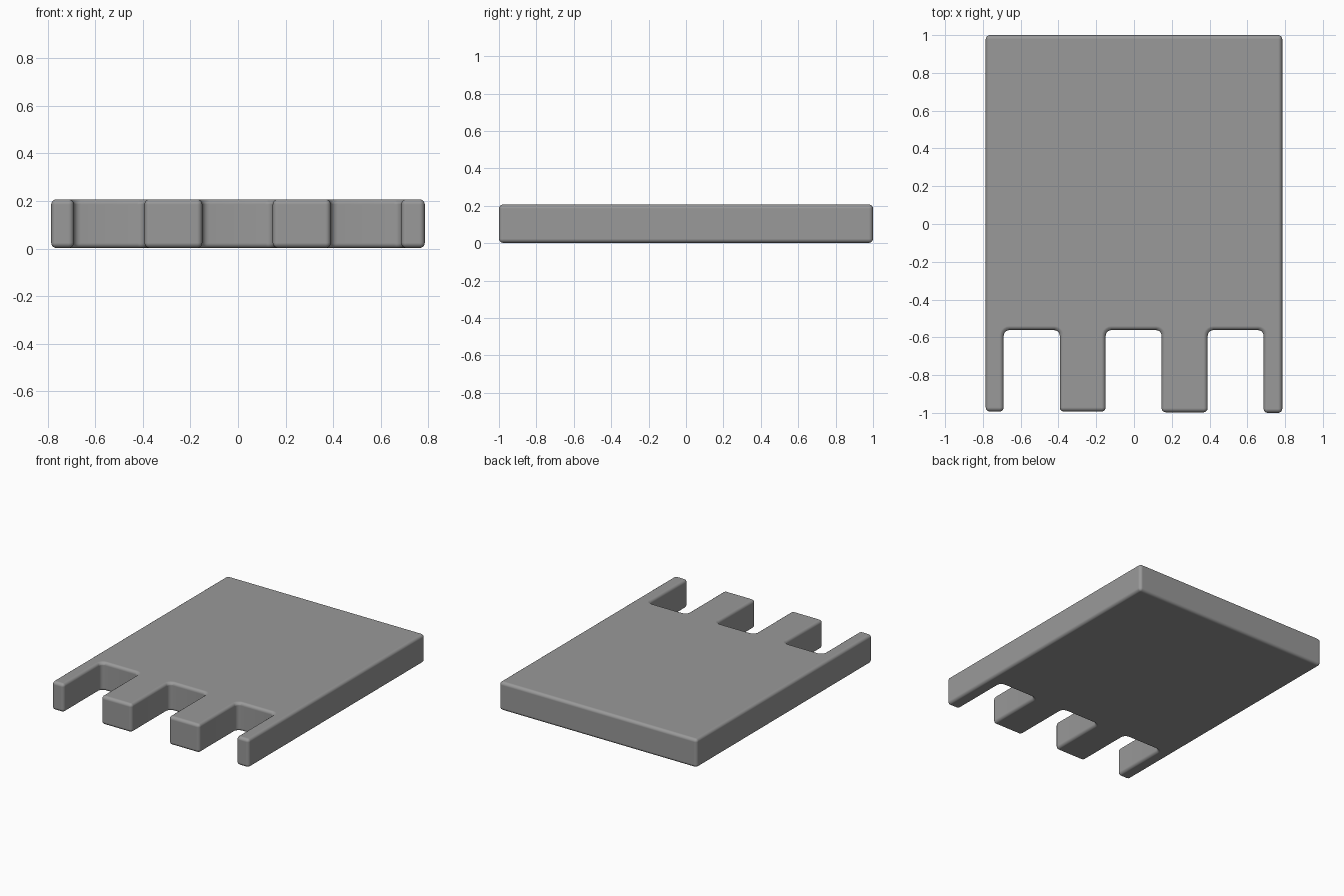
import bpy, bmesh

if "Cube" in bpy.data.objects:
    bpy.data.objects.remove(bpy.data.objects["Cube"])

HALF_W, BACK, NOTCH_Y = 0.785, 1.0, -0.562
BOTTOM, TOP = 0.002, 0.207

# Teeth along the front edge: left x, right x, tip y
teeth = [(-HALF_W, -0.69, -0.993), (-0.393, -0.15, -0.993),
         (0.146, 0.39, -0.997), (0.686, HALF_W, -1.0)]

# Outline: back edge, then walk along the comb-like front edge
outline = [(HALF_W, BACK), (-HALF_W, BACK)]
for i, (x0, x1, tip) in enumerate(teeth):
    if i > 0:
        outline.append((x0, NOTCH_Y))
    outline += [(x0, tip), (x1, tip)]
    if i < len(teeth) - 1:
        outline.append((x1, NOTCH_Y))

# Extrude the outline into a slab
bm = bmesh.new()
face = bm.faces.new([bm.verts.new((x, y, BOTTOM)) for x, y in outline])
ext = bmesh.ops.extrude_face_region(bm, geom=[face])
bmesh.ops.translate(bm, vec=(0, 0, TOP - BOTTOM),
                    verts=[v for v in ext["geom"] if isinstance(v, bmesh.types.BMVert)])
bmesh.ops.recalc_face_normals(bm, faces=bm.faces)

# Fillet the inner corners of the notches
inner = [e for e in bm.edges
         if all(abs(v.co.y - NOTCH_Y) < 1e-4 for v in e.verts)
         and abs(e.verts[0].co.z - e.verts[1].co.z) > 0.1]
bmesh.ops.bevel(bm, geom=inner, offset=0.03, offset_type='OFFSET',
                segments=5, profile=0.5, affect='EDGES')

mesh = bpy.data.meshes.new("notched_slab")
bm.to_mesh(mesh)
bm.free()
slab = bpy.data.objects.new("notched_slab", mesh)
bpy.context.collection.objects.link(slab)

# Dark grey colour
grey = bpy.data.materials.new("dark_grey")
grey.diffuse_color = (0.32, 0.32, 0.32, 1)
grey.use_nodes = True
grey.node_tree.nodes["Principled BSDF"].inputs["Base Color"].default_value = grey.diffuse_color
mesh.materials.append(grey)

# Soft rounded edges
bevel = slab.modifiers.new("soft_edges", 'BEVEL')
bevel.width = 0.022
bevel.segments = 4
bevel.limit_method = 'ANGLE'
bevel.harden_normals = True
bpy.context.view_layer.objects.active = slab
slab.select_set(True)
bpy.ops.object.shade_smooth()
